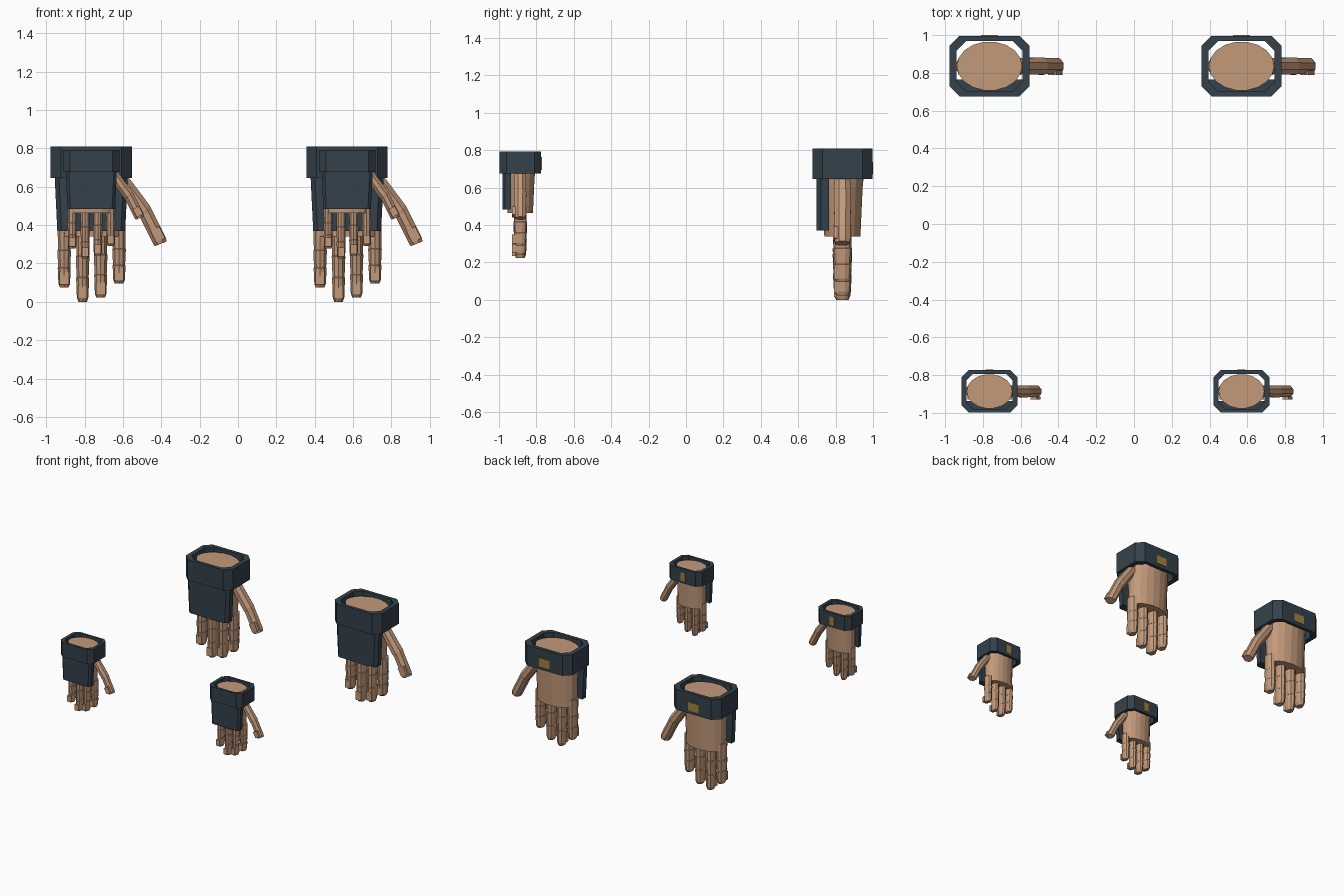
import bpy, bmesh, math
from mathutils import Vector

cube = bpy.data.objects.get("Cube")
if cube:
    bpy.data.objects.remove(cube, do_unlink=True)


def material(name, rgb):
    m = bpy.data.materials.new(name)
    m.use_nodes = True
    colour = (*rgb, 1.0)
    m.diffuse_color = colour
    m.node_tree.nodes["Principled BSDF"].inputs["Base Color"].default_value = colour
    return m


SKIN = material("tan skin", (0.54, 0.32, 0.195))
SLATE = material("dark slate", (0.034, 0.053, 0.07))
GOLD = material("dull gold", (0.36, 0.22, 0.045))


def loft(name, rings, mat, place, closed=False):
    """Skin a list of point rings; cap the ends, or close the loop of rings."""
    bm = bmesh.new()
    origin, size = place
    loops = [[bm.verts.new(origin + Vector(p) * size) for p in ring] for ring in rings]
    n = len(loops[0])
    pairs = list(zip(loops, loops[1:]))
    if closed:
        pairs.append((loops[-1], loops[0]))
    else:
        bm.faces.new(loops[0])
        bm.faces.new(loops[-1])
    for a, b in pairs:
        for i in range(n):
            j = (i + 1) % n
            bm.faces.new((a[i], a[j], b[j], b[i]))
    bmesh.ops.recalc_face_normals(bm, faces=bm.faces[:])
    mesh = bpy.data.meshes.new(name)
    bm.to_mesh(mesh)
    bm.free()
    mesh.materials.append(mat)
    obj = bpy.data.objects.new(name, mesh)
    bpy.context.scene.collection.objects.link(obj)
    return obj


def octagon(hx, hy, c, z):
    quarter = [(hx, hy - c), (hx - c, hy)]
    half = quarter + [(-x, y) for x, y in reversed(quarter)]
    return [(x, y, z) for x, y in half + [(-x, -y) for x, y in half]]


def ellipse(rx, ry, z, n=18):
    return [(rx * math.cos(math.tau * i / n), ry * math.sin(math.tau * i / n), z)
            for i in range(n)]


def box(name, centre, half, mat, place, axis=(0, -1)):
    """Box whose long side follows a direction in the x-z plane."""
    d = Vector((axis[0], 0, axis[1])).normalized()
    u = Vector((-d.z, 0, d.x))
    c = Vector(centre)
    rings = [[c + u * a * half[0] + Vector((0, b * half[1], 0)) + d * s * half[2]
              for a, b in ((1, 1), (-1, 1), (-1, -1), (1, -1))] for s in (-1, 1)]
    return loft(name, rings, mat, place)


def digit(name, path, rx, ry, place, n=10):
    """Jointed digit; path holds x, z and a width scale for each ring."""
    rings = []
    for i, (x, z, s) in enumerate(path):
        a, b = path[max(i - 1, 0)], path[min(i + 1, len(path) - 1)]
        d = Vector((b[0] - a[0], 0, b[1] - a[1])).normalized()
        u = Vector((-d.z, 0, d.x))
        rings.append([Vector((x, 0, z)) + u * rx * s * math.cos(t)
                      + Vector((0, ry * s * math.sin(t), 0))
                      for t in (math.tau * (k + 0.5) / n for k in range(n))])
    return loft(name, rings, SKIN, place)


# Widths along a finger: three tapering segments with stepped joints
FINGER = [(0, 1), (0.40, 0.96), (0.41, 1.04), (0.68, 0.92), (0.69, 0.99),
          (0.94, 0.88), (1, 0.66)]
FINGERS = {"little": (-0.141, 0.075), "ring": (-0.045, 0.0),
           "middle": (0.049, 0.022), "index": (0.145, 0.095)}
THUMB = [(0.10, 0.71, 0.9), (0.17, 0.62, 1), (0.275, 0.475, 1.08),
         (0.285, 0.46, 1.0), (0.355, 0.32, 1.0), (0.362, 0.302, 0.9)]


def hand(label, x, y, lift, size, nail_depth, badge):
    place = (Vector((x, y, lift)), size)

    # Wrist cuff: open octagonal band
    outer, inner = (0.2115, 0.16, 0.053), (0.175, 0.132, 0.05)
    loft(label + "_cuff", [octagon(*outer, 0.645), octagon(*outer, 0.81),
                           octagon(*inner, 0.81), octagon(*inner, 0.645)],
         SLATE, place, closed=True)

    # Tapered guard over the back of the hand
    guard = [[(w, -0.072, z), (w, -0.115, z), (w - 0.022, -0.137, z),
              (0.022 - w, -0.137, z), (-w, -0.115, z), (-w, -0.072, z)]
             for w, z in ((0.177, 0.37), (0.191, 0.66))]
    loft(label + "_guard", guard, SLATE, place)

    # Palm
    loft(label + "_palm", [ellipse(0.165, 0.098, 0.34), ellipse(0.17, 0.11, 0.6),
                           ellipse(0.173, 0.13, 0.785)], SKIN, place)

    # Fingers and nails
    top = 0.4
    for finger, (fx, tip) in FINGERS.items():
        path = [(fx, top + (tip - top) * t, s) for t, s in FINGER]
        digit(f"{label}_{finger}_finger", path, 0.036, 0.05, place)
        box(f"{label}_{finger}_nail", (fx, -nail_depth + 0.012, tip + 0.048),
            (0.024, 0.012, 0.034), SKIN, place)

    # Thumb and its nail
    digit(label + "_thumb", THUMB, 0.04, 0.046, place, n=8)
    box(label + "_thumb_nail", (0.347, -nail_depth + 0.012, 0.35),
        (0.026, 0.012, 0.034), SKIN, place, axis=(0.07, -0.14))

    # Gold badge on the inner side of the cuff
    half_x, z0, z1 = badge
    box(label + "_badge", (0, 0.1615, (z0 + z1) / 2),
        (half_x, 0.003, (z1 - z0) / 2), GOLD, place)


for side, x in (("right", -0.765), ("left", 0.569)):
    hand("large_" + side, x, 0.836, 0.0, 1.0, 0.046, (0.046, 0.67, 0.738))
    hand("small_" + side, x, -0.886, 0.225, 0.7, 0.062, (0.03, 0.67, 0.77))
